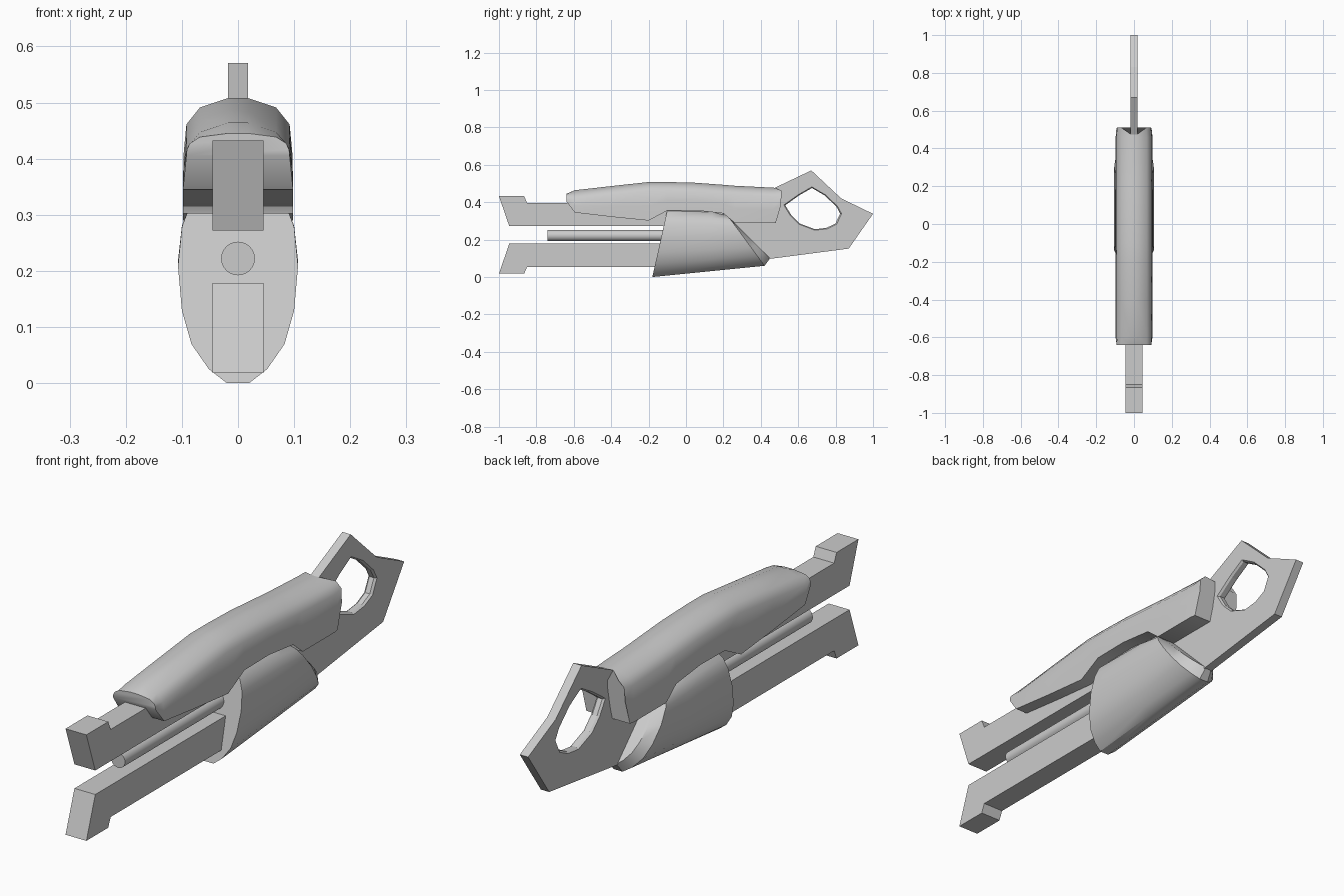
import bpy, bmesh, math
from mathutils import Vector

if "Cube" in bpy.data.objects:
    bpy.data.objects.remove(bpy.data.objects["Cube"])


def finish(bm, name, angle=None):
    bmesh.ops.remove_doubles(bm, verts=bm.verts, dist=1e-5)
    bmesh.ops.recalc_face_normals(bm, faces=bm.faces)
    me = bpy.data.meshes.new(name)
    bm.to_mesh(me)
    bm.free()
    ob = bpy.data.objects.new(name, me)
    bpy.context.collection.objects.link(ob)
    if angle:
        bpy.ops.object.select_all(action='DESELECT')
        ob.select_set(True)
        bpy.context.view_layer.objects.active = ob
        bpy.ops.object.shade_smooth_by_angle(angle=math.radians(angle))
    return ob


def bridge(bm, a, b):
    n = len(a)
    for i in range(n):
        j = (i + 1) % n
        bm.faces.new((a[i], a[j], b[j], b[i]))


def loft(name, rings, angle=None):
    bm = bmesh.new()
    vs = [[bm.verts.new(p) for p in r] for r in rings]
    for a, b in zip(vs, vs[1:]):
        bridge(bm, a, b)
    bm.faces.new(vs[0])
    bm.faces.new(vs[-1])
    return finish(bm, name, angle)


def mirrored(half):
    """Closed ring from the +x half of a section."""
    return half + [(-x, y, z) for x, y, z in reversed(half)]


def prism(name, profile, half):
    return loft(name, [[(x, y, z) for y, z in profile] for x in (-half, half)])


# Upper and lower jaws, mirrored about the rod height
jaw = [(-1, .432), (-.865, .432), (-.85, .396), (.2, .396), (.2, .272), (-.945, .272)]
prism("upper_jaw", jaw, .045)
prism("lower_jaw", [(min(y, .02), .45 - z) for y, z in jaw], .045)

# Central rod
loft("rod", [[(.03 * math.cos(a), y, .222 + .03 * math.sin(a))
              for a in (math.tau * i / 24 for i in range(24))] for y in (-.74, 0)], 40)

# Upper shell: y, top height, bottom height
sections = [(-.64, .445, .405), (-.595, .464, .345), (-.4, .486, .322), (-.2, .508, .302),
            (-.1, .508, .355), (.05, .504, .357), (.2, .493, .34), (.26, .488, .29),
            (.46, .478, .29)]
rings = []
for y, t, b in sections:
    s = t - min(.047, (t - b) * .45)
    w = .094 if y < -.6 else .1
    rings.append(mirrored([(w - .002, y, b), (w - .003, y, (s + b) / 2), (w - .008, y, s),
                           (.068, y, t - (t - s) * .36), (.018, y, t)]))
rings.append(mirrored([(.094, .48, .29), (.093, .508, .385), (.09, .51, .44),
                       (.066, .51, .462), (.018, .475, .477)]))
loft("upper_shell", rings, 40)

# Lower grip: egg-shaped section with slanted ends
egg = [(.02, 0), (.052, .025), (.083, .07), (.1, .13), (.107, .21), (.1, .28),
       (.085, .32), (.04, .36)]
rings = []
# x scale, bottom (y, z), top (y, z)
for sx, (y0, z0), (y1, z1) in ((1, (-.18, 0), (-.1, .358)),
                               (1, (.12, .03), (.14, .352)),
                               (.98, (.42, .06), (.22, .332)),
                               (.65, (.45, .1), (.25, .3))):
    rings.append(mirrored([(x * sx, y0 + (y1 - y0) * z / .36, z0 + (z1 - z0) * z / .36)
                           for x, z in egg]))
loft("lower_grip", rings, 35)

# Rear plate with a chamfered finger hole
outline = [(0, .4), (.4, .4), (.46, .47), (.67, .57), (.83, .42), (.995, .338),
           (.87, .152), (.44, .096), (0, .12)]
outline[5] = (1.0, .338)
hole = [(.673, .482), (.745, .44), (.81, .378), (.832, .338), (.805, .282), (.755, .258),
        (.69, .25), (.605, .282), (.558, .328), (.523, .385), (.6, .44)]
bm = bmesh.new()
outer, rim, inner = [], [], []
centre = Vector((.68, .36))
for x in (-.018, .018):
    o = [bm.verts.new((x, *p)) for p in outline]
    h = [bm.verts.new((x, *p)) for p in hole]
    edges = [bm.edges.new((r[i], r[(i + 1) % len(r)])) for r in (o, h) for i in range(len(r))]
    bmesh.ops.triangle_fill(bm, use_beauty=True, use_dissolve=False, edges=edges,
                            normal=(1, 0, 0))
    outer.append(o)
    rim.append(h)
    inner.append([bm.verts.new((x * .55, *(centre + (Vector(p) - centre) * .95)))
                  for p in hole])
bridge(bm, *outer)
bridge(bm, rim[0], inner[0])
bridge(bm, *inner)
bridge(bm, inner[1], rim[1])
finish(bm, "rear_plate")
